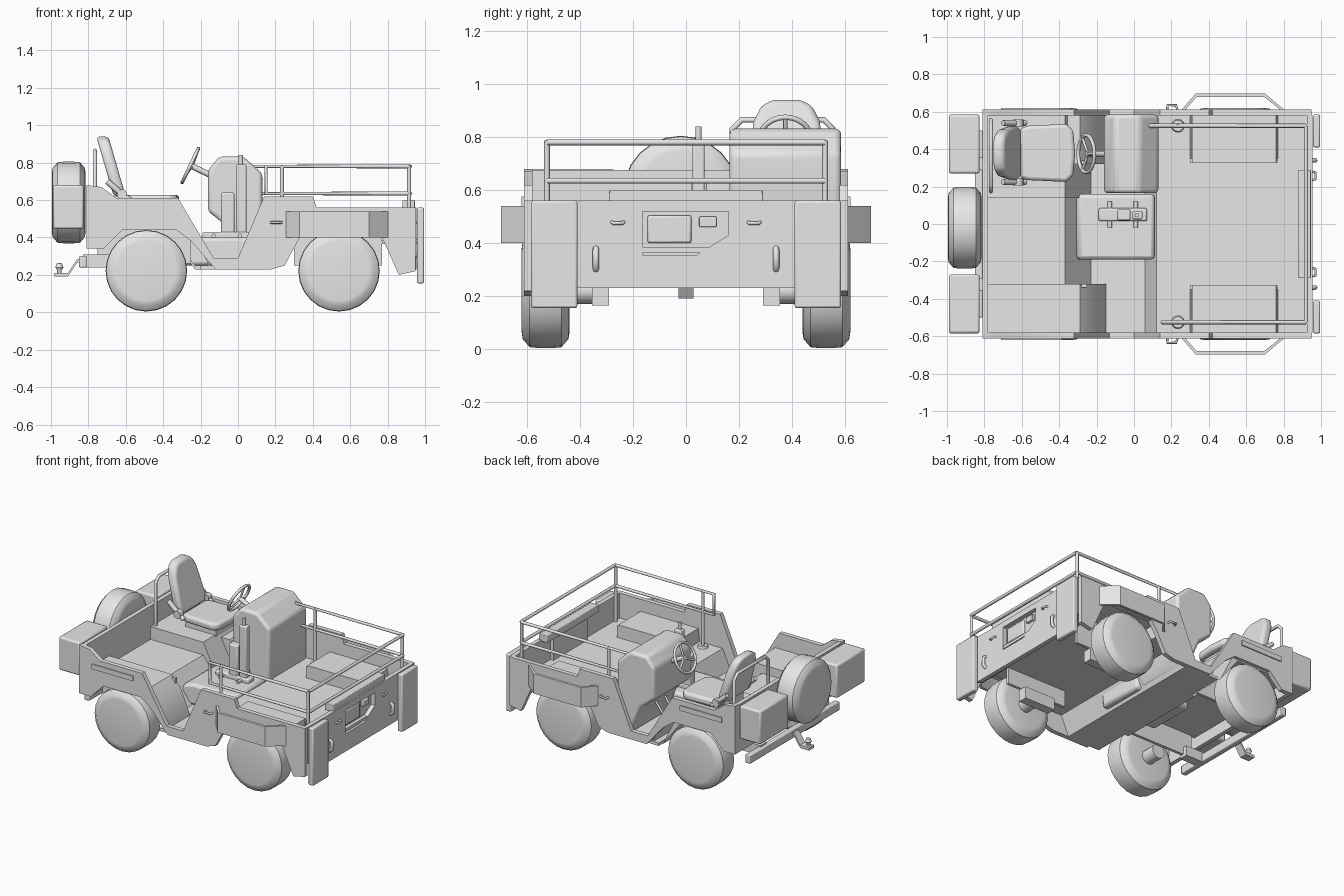
import bpy, bmesh, math
from mathutils import Vector, Matrix

cube = bpy.data.objects.get("Cube")
if cube:
    bpy.data.objects.remove(cube)

paint = bpy.data.materials.new("plain_grey")
paint.use_nodes = True
GREY = (0.8, 0.8, 0.8, 1)
paint.diffuse_color = GREY
paint.node_tree.nodes["Principled BSDF"].inputs["Base Color"].default_value = GREY


def finish(name, bm, bevel=0, segments=2, smooth=True):
    bmesh.ops.recalc_face_normals(bm, faces=bm.faces)
    mesh = bpy.data.meshes.new(name)
    bm.to_mesh(mesh)
    bm.free()
    ob = bpy.data.objects.new(name, mesh)
    bpy.context.collection.objects.link(ob)
    mesh.materials.append(paint)
    if bevel:
        mod = ob.modifiers.new("rounded_edges", 'BEVEL')
        mod.width, mod.segments, mod.limit_method = bevel, segments, 'ANGLE'
    if smooth:
        bpy.ops.object.select_all(action='DESELECT')
        ob.select_set(True)
        bpy.context.view_layer.objects.active = ob
        bpy.ops.object.shade_smooth_by_angle(angle=math.radians(40))
    return ob


def prism(name, profile, lo, hi, axis='y', bevel=0, segments=2, smooth=True):
    """Extrude a 2D outline: xz along y, yz along x, or xy along z."""
    place = {'y': lambda a, b, t: (a, t, b),
             'x': lambda a, b, t: (t, a, b),
             'z': lambda a, b, t: (a, b, t)}[axis]
    bm = bmesh.new()
    ends = [[bm.verts.new(place(a, b, t)) for a, b in profile] for t in (lo, hi)]
    for ring in ends:
        bm.faces.new(ring)
    n = len(profile)
    for i in range(n):
        j = (i + 1) % n
        bm.faces.new((ends[0][i], ends[0][j], ends[1][j], ends[1][i]))
    return finish(name, bm, bevel, segments, smooth)


def box(name, x, y, z, bevel=0, segments=2):
    return prism(name, [(x[0], z[0]), (x[1], z[0]), (x[1], z[1]), (x[0], z[1])],
                 *y, bevel=bevel, segments=segments)


def sheet(name, path, lo, hi, thick=0.02):
    """A bent plate: an open xz path thickened downwards."""
    return prism(name, path + [(a, b - thick) for a, b in reversed(path)], lo, hi)


def tube(name, pts, r=0.011, closed=False):
    curve = bpy.data.curves.new(name, 'CURVE')
    curve.dimensions, curve.bevel_depth, curve.bevel_resolution = '3D', r, 2
    curve.use_fill_caps = True
    line = curve.splines.new('POLY')
    line.points.add(len(pts) - 1)
    for p, co in zip(line.points, pts):
        p.co = (*co, 1)
    line.use_cyclic_u = closed
    ob = bpy.data.objects.new(name, curve)
    bpy.context.collection.objects.link(ob)
    curve.materials.append(paint)


def lathe(name, profile, centre, axis, steps=24):
    """Spin (radius, offset) points about an axis through centre."""
    bm = bmesh.new()
    vs = [bm.verts.new((r, 0, h)) for r, h in profile]
    edges = [bm.edges.new(p) for p in zip(vs, vs[1:])]
    bmesh.ops.spin(bm, geom=vs + edges, cent=(0, 0, 0), axis=(0, 0, 1),
                   angle=math.tau, steps=steps)
    bmesh.ops.remove_doubles(bm, verts=bm.verts, dist=0.0005)
    turn = Vector((0, 0, 1)).rotation_difference(Vector(axis)).to_matrix().to_4x4()
    bm.transform(Matrix.Translation(centre) @ turn)
    return finish(name, bm)


def span(side, a, b):
    return tuple(sorted((side * a, side * b)))


DECK = .385
TYRE = [(0, -.088), (.16, -.09), (.185, -.086), (.215, -.06), (.218, -.03),
        (.218, .03), (.215, .06), (.185, .086), (.16, .09), (0, .088)]
SIDE = [(-.81, .68), (-.73, .67), (-.65, .61), (-.32, .61), (-.13, .29), (0, .29),
        (.14, .62), (.4, .62), (.42, .56), (.95, .56), (.95, .22), (.86, .2),
        (.77, .4), (.72, .45), (.37, .45), (.33, .4), (.25, .25), (.18, .23),
        (-.12, .23), (-.25, .38), (-.33, .44), (-.62, .44), (-.72, .34), (-.81, .34)]
GUARD = [(.25, .605), (.33, .698), (.7, .698), (.81, .605),
         (.79, .605), (.695, .68), (.335, .68), (.27, .605)]

for s, tag in ((1, "left"), (-1, "right")):
    # Body side, wheel housings and running gear
    prism(f"{tag}_body_side", SIDE, *span(s, .58, .612))
    sheet(f"{tag}_rear_wheel_housing", [(-.78, .5), (-.29, .5), (-.22, .42), (-.15, .25)],
          *span(s, .32, .59))
    sheet(f"{tag}_front_wheel_housing", [(.3, DECK), (.31, .475), (.76, .475), (.77, DECK)],
          *span(s, .33, .59))
    box(f"{tag}_front_housing_wall", (.3, .77), span(s, .33, .35), (.25, .465))
    box(f"{tag}_rear_housing_wall", (-.75, -.25), span(s, .32, .34), (.26, .49))
    box(f"{tag}_front_shelf", (.77, .95), span(s, .3, .59), (DECK - .02, DECK))
    sheet(f"{tag}_foot_ramp", [(-.2, .25), (.06, .25), (.12, DECK), (.3, DECK)], *span(s, .32, .59))
    for x, end in ((-.49, "rear"), (.54, "front")):
        lathe(f"{tag}_{end}_wheel", TYRE, (x, s * .53, .222), (0, 1, 0))
        lathe(f"{tag}_{end}_hub", [(0, -.06), (.05, -.06), (.05, .06), (0, .06)],
              (x, s * .4, .22), (0, 1, 0), 12)
    box(f"{tag}_front_hanger", (.42, .66), span(s, .29, .355), (.165, .25))
    # Fender guard, side trim and handle
    prism(f"{tag}_fender_guard", [(a, s * b) for a, b in GUARD], .4, .54, 'z')
    box(f"{tag}_side_trim", (-.71, -.385), span(s, .605, .62), (.54, .575))
    tube(f"{tag}_side_handle", [(.175, s * .6, .48), (.18, s * .635, .48),
                                (.225, s * .635, .48), (.235, s * .6, .48)], .007)
    # Front shield plate, hook and nose handle
    box(f"{tag}_front_shield", (.957, .995), span(s, .41, .585), (.155, .56), .008)
    tube(f"{tag}_tow_hook", [(.95, s * .34, .3), (.97, s * .34, .315),
                             (.97, s * .34, .37), (.95, s * .34, .38)], .012)
    tube(f"{tag}_nose_handle", [(.95, s * .235, .48), (.97, s * .24, .475),
                                (.97, s * .275, .475), (.95, s * .28, .48)], .007)
    # Rear storage box
    box(f"{tag}_storage_box", (-.99, -.825), span(s, .27, .585), (.445, .68), .012)
    # Side rails with posts
    start = .05 if s > 0 else .15
    rail = s * .525
    tube(f"{tag}_side_rail", [(.92, rail, .78), (start, rail, .78), (start, rail, .635),
                              (.92, rail, .635)])
    for x in (.235, .915):
        tube(f"{tag}_rail_post", [(x, rail, DECK), (x, rail, .785)])
    lathe(f"{tag}_post_foot", [(0, 0), (.035, 0), (.03, .015), (0, .015)],
          (.235, rail, DECK), (0, 0, 1), 16)

# Front rails across the nose
for z in (.635, .78):
    tube("front_rail", [(.92, -.525, z), (.92, .525, z)])

# Floor, ramp and tail panel
sheet("floor", [(-.81, .44), (-.37, .44), (-.23, .25), (.06, .25), (.12, DECK), (.95, DECK)], -.33, .33)
box("tail_panel", (-.81, -.78), (-.59, .59), (.34, .675))
box("rear_bumper", (-.85, -.81), (-.5, .5), (.24, .3), .006)
for s in (1, -1):
    box("bumper_bracket", (-.83, -.68), span(s, .29, .355), (.24, .31))

# Nose panel with cut opening
nose = prism("nose_panel", [(-.58, .56), (.58, .56), (.58, .3), (.41, .23), (-.41, .23), (-.58, .3)],
             .925, .955, 'x', smooth=False)
cutter = prism("nose_cutter", [(-.165, .52), (.16, .52), (.16, .43), (.04, .355), (-.165, .355)],
               .9, 1.0, 'x', smooth=False)
cutter.hide_render = True
cutter.hide_viewport = True
cut = nose.modifiers.new("opening", 'BOOLEAN')
cut.object, cut.operation, cut.solver = cutter, 'DIFFERENCE', 'EXACT'
box("nose_recess", (.9, .925), (-.19, .19), (.34, .54))
box("nose_lamp", (.92, .94), (-.145, .02), (.4, .505), .008)
box("nose_socket", (.92, .945), (.05, .115), (.46, .5), .004)
box("nose_top_strip", (.88, .945), (-.29, .29), (.55, .6), .004)

# Dashboard cowl
prism("dashboard_cowl", [(-.16, .76), (-.1, .832), (.03, .832), (.13, .74), (.13, .36),
                         (.07, .25), (.03, .25), (-.06, .46), (-.16, .54)],
      .165, .585, bevel=.04, segments=3)

# Gearbox cover and levers
prism("gearbox_cover", [(-.33, .25), (-.3, .38), (-.22, .4), (.11, .4), (.11, .25)],
      -.19, .16, bevel=.02)
box("lever_base", (-.19, .07), (.015, .085), (.39, .43), .01)
box("lever_housing", (-.09, -.02), (.02, .08), (.4, .64), .008)
box("tall_lever", (-.01, .045), (.025, .07), (.4, .79), .008)
tube("lever_top", [(.015, .047, .77), (.015, .047, .84)], .012)
for x in (-.13, .01):
    tube("lever_cross_pin", [(x, -.02, .41), (x, .12, .41)], .012)

# Steering wheel, spokes and column
hub = Vector((-.255, .375, .785))
normal = Vector((.9, 0, -.43)).normalized()
up = Vector((.43, 0, .9)).normalized()
ring = [hub + .1 * (up * math.cos(a) + Vector((0, math.sin(a), 0)))
        for a in (math.tau * i / 24 for i in range(24))]
tube("steering_rim", ring, .01, True)
for i in (0, 8, 16):
    tube("steering_spoke", [hub + normal * .01, ring[i]], .008)
tube("steering_column", [hub, hub + normal * .16], .016)
for y in (.3, .4):
    tube("pedal", [(-.03, y, .45), (-.13, y, .32)], .008)
    box("pedal_pad", (-.15, -.12), (y - .025, y + .025), (.3, .34), .005)

# Driver seat with arms and back hoop
prism("seat_platform", [(-.78, .43), (-.78, .53), (-.37, .53), (-.23, .25), (-.37, .43)], .14, .59)
box("seat_base", (-.6, -.36), (.27, .5), (.52, .59))
prism("seat_cushion", [(-.61, .25), (-.57, .235), (-.36, .225), (-.325, .26), (-.315, .38),
                       (-.325, .5), (-.36, .535), (-.57, .525), (-.61, .51)],
      .575, .628, 'z', bevel=.018, segments=3)
box("seat_back_core", (-.66, -.62), (.3, .46), (.57, .65))
back = prism("seat_back", [(.25, .62), (.51, .62), (.525, .68), (.505, .86), (.475, .92), (.43, .94),
                           (.33, .94), (.285, .92), (.255, .86), (.235, .68)],
             -.665, -.6, 'x', bevel=.02, segments=3)
lean = Matrix.Identity(4)
lean[0][2] = -.29
lean[0][3] = .29 * .62
back.data.transform(lean)
for y in (.225, .54):
    tube("seat_pivot", [(-.62, y - .02, .63), (-.62, y + .02, .63)], .028)
    tube("seat_side_arm", [(-.7, y, .7), (-.62, y, .63), (-.58, y, .6)], .016)
tube("seat_hoop", [(-.765, .175, .52), (-.765, .175, .83), (-.765, .21, .865), (-.765, .52, .865),
                   (-.765, .555, .83), (-.765, .555, .52)], .011)

# Spare wheel and tow hitch
lathe("spare_wheel", TYRE, (-.905, -.02, .587), (1, 0, 0))
sheet("hitch_bar", [(-.81, .285), (-.86, .285), (-.91, .21), (-.98, .21)], -.028, .028)
lathe("hitch_ball", [(0, 0), (.012, 0), (.012, .02), (.022, .035), (.014, .055), (0, .06)],
      (-.955, 0, .205), (0, 0, 1), 12)
